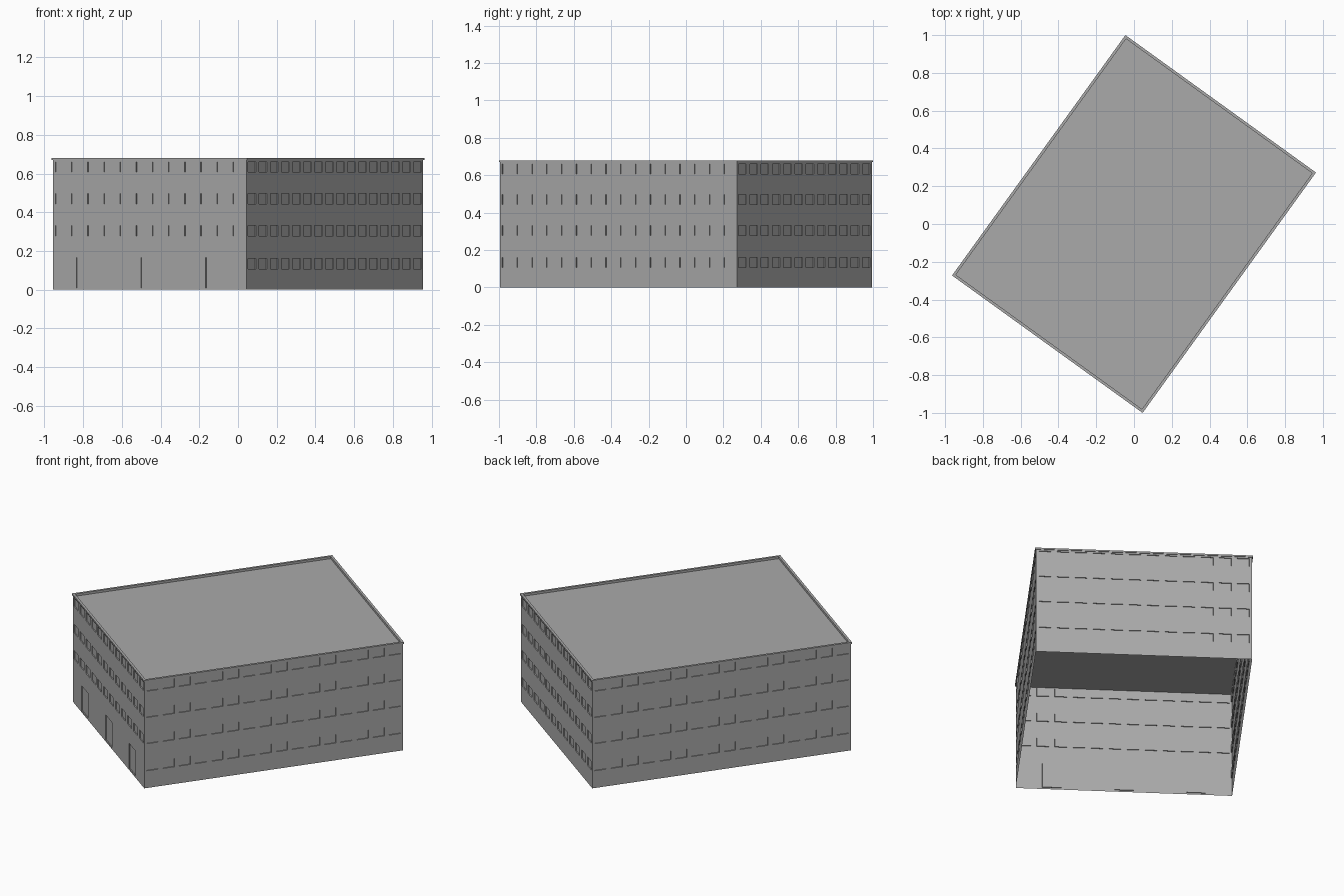
import bpy
import bmesh
import math
from mathutils import Matrix

cube = bpy.data.objects.get("Cube")
if cube:
    bpy.data.objects.remove(cube, do_unlink=True)

WIDTH, LENGTH = 1.235, 1.56
WALL_TOP, ROOF_Z, RIM_TOP = 0.67, 0.666, 0.68
RECESS = 0.006
TURN = Matrix.Rotation(math.radians(-35.8), 4, "Z")
SILLS = (0.108, 0.278, 0.443, 0.608)
WINDOW_W, WINDOW_H = 0.07, 0.053

# One plain grey for the whole building
CONCRETE = bpy.data.materials.new("concrete_grey")
CONCRETE.use_nodes = True
GREY = (0.4, 0.4, 0.4, 1)
CONCRETE.diffuse_color = GREY
CONCRETE.node_tree.nodes["Principled BSDF"].inputs["Base Color"].default_value = GREY


def finish(name, bm, matrix):
    bmesh.ops.remove_doubles(bm, verts=bm.verts, dist=0.0001)
    mesh = bpy.data.meshes.new(name)
    bm.to_mesh(mesh)
    bm.free()
    mesh.materials.append(CONCRETE)
    obj = bpy.data.objects.new(name, mesh)
    obj.matrix_world = matrix
    bpy.context.collection.objects.link(obj)


def quad(bm, points):
    bm.faces.new([bm.verts.new(p) for p in points])


def row(length, count, width, bottom, height):
    """Evenly spaced openings as (left, right, bottom, top)."""
    step = length / count
    centres = [-length / 2 + step * (i + 0.5) for i in range(count)]
    return [(c - width / 2, c + width / 2, bottom, bottom + height) for c in centres]


def wall(name, length, distance, turn, openings):
    bm = bmesh.new()
    xs = sorted({-length / 2, length / 2} | {x for o in openings for x in o[:2]})
    zs = sorted({0, WALL_TOP} | {z for o in openings for z in o[2:]})
    # Wall surface around the openings
    for x0, x1 in zip(xs, xs[1:]):
        for z0, z1 in zip(zs, zs[1:]):
            x, z = (x0 + x1) / 2, (z0 + z1) / 2
            if not any(a < x < b and c < z < d for a, b, c, d in openings):
                quad(bm, [(x0, 0, z0), (x1, 0, z0), (x1, 0, z1), (x0, 0, z1)])
    # Recessed panes with their reveals
    for a, b, c, d in openings:
        ring = [(a, c), (b, c), (b, d), (a, d)]
        quad(bm, [(x, RECESS, z) for x, z in ring])
        for (x0, z0), (x1, z1) in zip(ring, ring[1:] + ring[:1]):
            quad(bm, [(x0, 0, z0), (x1, 0, z1), (x1, RECESS, z1), (x0, RECESS, z0)])
    place = TURN @ Matrix.Rotation(turn, 4, "Z") @ Matrix.Translation((0, -distance, 0))
    finish(name, bm, place)


def windows(length, count, sills):
    return [o for s in sills for o in row(length, count, WINDOW_W, s, WINDOW_H)]


# Four walls, with doors on the front one
doors = row(WIDTH, 3, 0.11, 0.01, 0.157)
wall("door_wall", WIDTH, LENGTH / 2, 0, windows(WIDTH, 12, SILLS[1:]) + doors)
wall("back_wall", WIDTH, LENGTH / 2, math.pi, windows(WIDTH, 12, SILLS))
for name, turn in (("left_wall", math.pi / 2), ("right_wall", -math.pi / 2)):
    wall(name, LENGTH, WIDTH / 2, turn, windows(LENGTH, 16, SILLS))


def rectangle(offset, z):
    x, y = WIDTH / 2 + offset, LENGTH / 2 + offset
    return [(-x, -y, z), (x, -y, z), (x, y, z), (-x, y, z)]


# Flat roof
bm = bmesh.new()
quad(bm, rectangle(0, ROOF_Z))
finish("roof", bm, TURN)

# Raised rim around the roof
bm = bmesh.new()
loops = [rectangle(0, WALL_TOP), rectangle(0.0045, WALL_TOP), rectangle(0.0045, RIM_TOP),
         rectangle(-0.01, RIM_TOP), rectangle(-0.01, ROOF_Z)]
for low, high in zip(loops, loops[1:]):
    for i in range(4):
        j = (i + 1) % 4
        quad(bm, [low[i], low[j], high[j], high[i]])
finish("roof_rim", bm, TURN)
